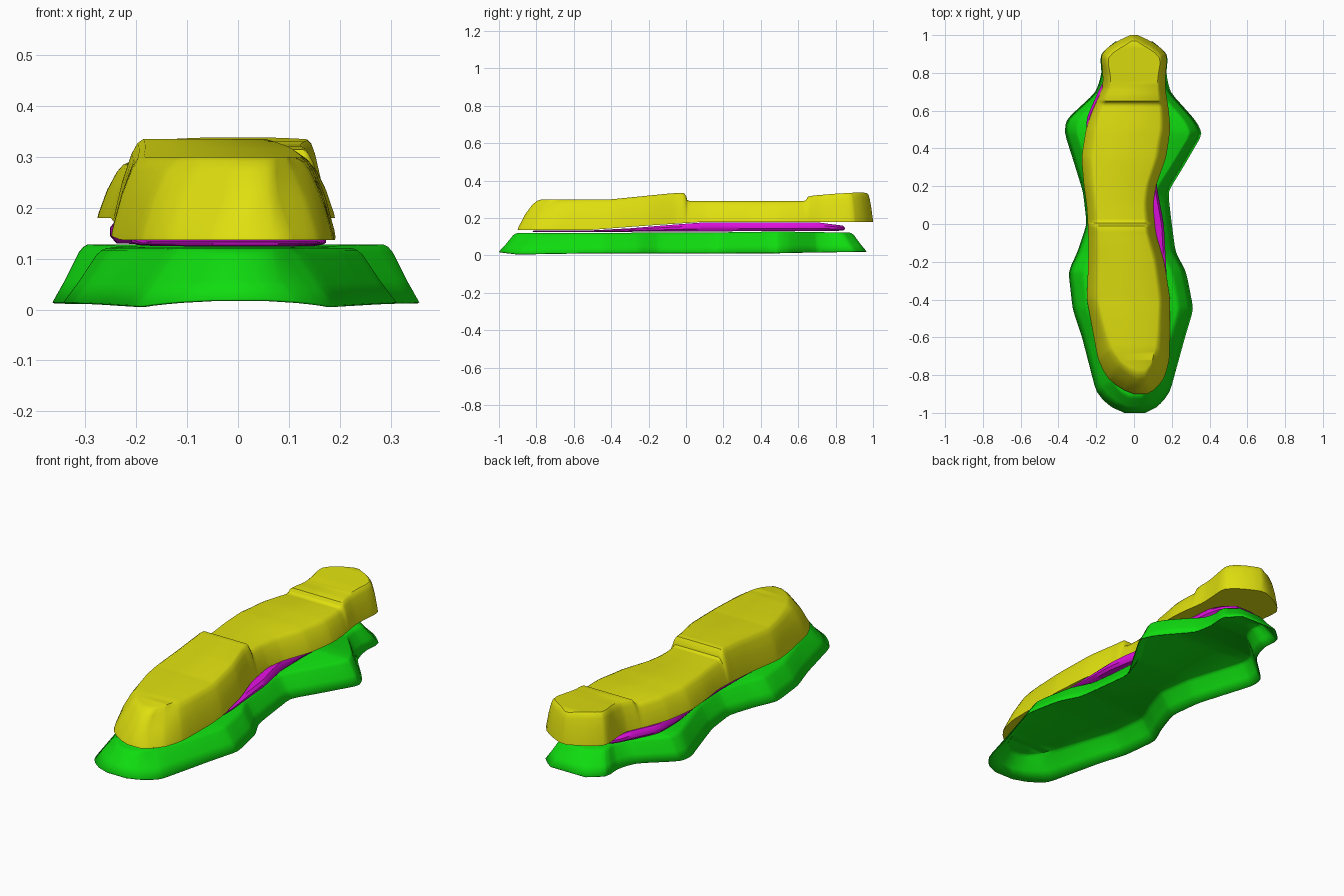
import bpy, bmesh, math

cube = bpy.data.objects.get("Cube")
if cube:
    bpy.data.objects.remove(cube, do_unlink=True)


def material(name, colour):
    m = bpy.data.materials.new(name)
    m.use_nodes = True
    m.diffuse_color = (*colour, 1)
    m.node_tree.nodes["Principled BSDF"].inputs["Base Color"].default_value = (*colour, 1)
    return m


def linear(table, y, col=1):
    """Piecewise linear lookup along the length."""
    if y <= table[0][0]:
        return table[0][col]
    for a, b in zip(table, table[1:]):
        if y <= b[0]:
            return a[col] + (b[col] - a[col]) * (y - a[0]) / (b[0] - a[0])
    return table[-1][col]


def smooth(table, y, col):
    """Outline lookup with softened corners away from the ends."""
    r = min(0.03, y - table[0][0], table[-1][0] - y)
    return (linear(table, y - r, col) + 2 * linear(table, y, col) + linear(table, y + r, col)) / 4


def lofted(name, outline, bottom, top, wall, inset, pulls, mat, extra=(), closed=True):
    """Stack inset copies of a plan outline; wall lists (inset share, height share)."""
    y0, y1 = outline[0][0], outline[-1][0]
    n = 80
    ys = {round(y0 + (y1 - y0) * i / n, 4) for i in range(n + 1)}
    ys = sorted(ys | {row[0] for row in outline} | set(extra))
    bm = bmesh.new()
    rings = []
    for share, height in wall:
        left, right = [], []
        for y in ys:
            xl, xr = smooth(outline, y, 1), smooth(outline, y, 2)
            mid, half = (xl + xr) / 2, (xr - xl) / 2
            w = max(half - linear(inset, y) * share, half * 0.6)
            # pull the two ends inwards as the wall rises
            yy = y + share * (pulls[0] * max(0, 1 - (y - y0) / 0.4)
                              - pulls[1] * max(0, 1 - (y1 - y) / 0.3))
            zb = linear(bottom, y)
            z = zb + height * (linear(top, yy) - zb)
            left.append(bm.verts.new((mid - w, yy, z)))
            right.append(bm.verts.new((mid + w, yy, z)))
        rings.append((left, right))
    for (l0, r0), (l1, r1) in zip(rings, rings[1:]):
        a, b = r0 + l0[::-1], r1 + l1[::-1]
        for i in range(len(a)):
            j = (i + 1) % len(a)
            bm.faces.new((a[i], a[j], b[j], b[i]))
    l, r = rings[-1]
    for i in range(len(ys) - 1):
        bm.faces.new((l[i], r[i], r[i + 1], l[i + 1]))
    if closed:
        l, r = rings[0]
        for i in range(len(ys) - 1):
            bm.faces.new((r[i], l[i], l[i + 1], r[i + 1]))
    bmesh.ops.recalc_face_normals(bm, faces=bm.faces)
    mesh = bpy.data.meshes.new(name)
    bm.to_mesh(mesh)
    bm.free()
    mesh.materials.append(mat)
    ob = bpy.data.objects.new(name, mesh)
    bpy.context.collection.objects.link(ob)
    bpy.ops.object.select_all(action="DESELECT")
    ob.select_set(True)
    bpy.context.view_layer.objects.active = ob
    bpy.ops.object.shade_smooth_by_angle(angle=math.radians(40))
    return ob


green = material("green", (0.005, 0.72, 0.005))
yellow = material("yellow", (0.74, 0.74, 0.005))
magenta = material("magenta", (0.72, 0.005, 0.72))

# Lower shell, hollow underneath
base = lofted(
    "lower_shell",
    [(-1, -.05, .06), (-.97, -.13, .13), (-.89, -.2, .19), (-.6, -.275, .27),
     (-.45, -.325, .315), (-.25, -.347, .275), (-.15, -.3, .22), (0, -.25, .2),
     (.17, -.27, .18), (.3, -.31, .26), (.48, -.367, .365), (.55, -.362, .325),
     (.7, -.2, .19), (.8, -.17, .17), (.9, -.182, .182), (.965, -.1, .1)],
    [(-1, .02), (-.9, .008), (-.5, .014), (.5, .014), (.965, .022)],
    [(-.9, .12), (.1, .122), (.5, .128), (.85, .122)],
    [(0, 0), (.35, .38), (.75, .87), (.88, .96), (1, 1)],
    [(-1, .09), (0, .085), (.8, .06)], (.1, .09), green, closed=False)
shell = base.modifiers.new("thickness", "SOLIDIFY")
shell.thickness = 0.005
shell.offset = -1

# Thin layer between shell and upper
lofted(
    "middle_layer",
    [(-.82, -.05, .08), (-.75, -.12, .13), (-.6, -.18, .165), (-.3, -.21, .174),
     (0, -.21, .158), (.2, -.22, .12), (.4, -.25, .12), (.56, -.252, .13),
     (.7, -.19, .12), (.8, -.14, .1), (.85, -.06, .05)],
    [(-.8, .124), (.4, .13), (.85, .132)],
    [(-.5, .134), (-.3, .145), (-.1, .162), (.1, .177), (.7, .177), (.85, .158)],
    [(.6, 0), (0, .3), (0, .65), (.6, 1)],
    [(-1, .02), (1, .02)], (.02, .02), magenta)

# Upper body with a raised front and heel
lofted(
    "upper_body",
    [(-.9, .0, .07), (-.88, -.06, .11), (-.82, -.14, .16), (-.72, -.19, .188),
     (-.4, -.25, .192), (-.2, -.242, .16), (-.05, -.242, .115), (.1, -.25, .1),
     (.2, -.265, .115), (.35, -.278, .17), (.5, -.255, .192), (.6, -.22, .185),
     (.72, -.165, .165), (.8, -.165, .168), (.9, -.178, .178), (.96, -.11, .11),
     (1, -.02, .02)],
    [(-.9, .137), (-.5, .137), (-.2, .16), (.1, .18), (1, .18)],
    [(-.78, .3), (-.4, .3), (-.1, .33), (-.03, .335), (-.01, .333), (0, .325),
     (.006, .297), (.02, .29), (.63, .29), (.643, .298), (.652, .314),
     (.68, .32), (.8, .33), (.94, .338), (1, .326)],
    [(0, 0), (.03, .08), (.3, .5), (.6, .82), (.8, .95), (1, 1)],
    [(-.9, .09), (-.6, .07), (-.2, .06), (.1, .055), (.4, .065), (.7, .045), (1, .03)],
    (.13, .03), yellow,
    extra=(-.03, -.01, .006, .012, .02, .63, .643, .652, .665, .68))
